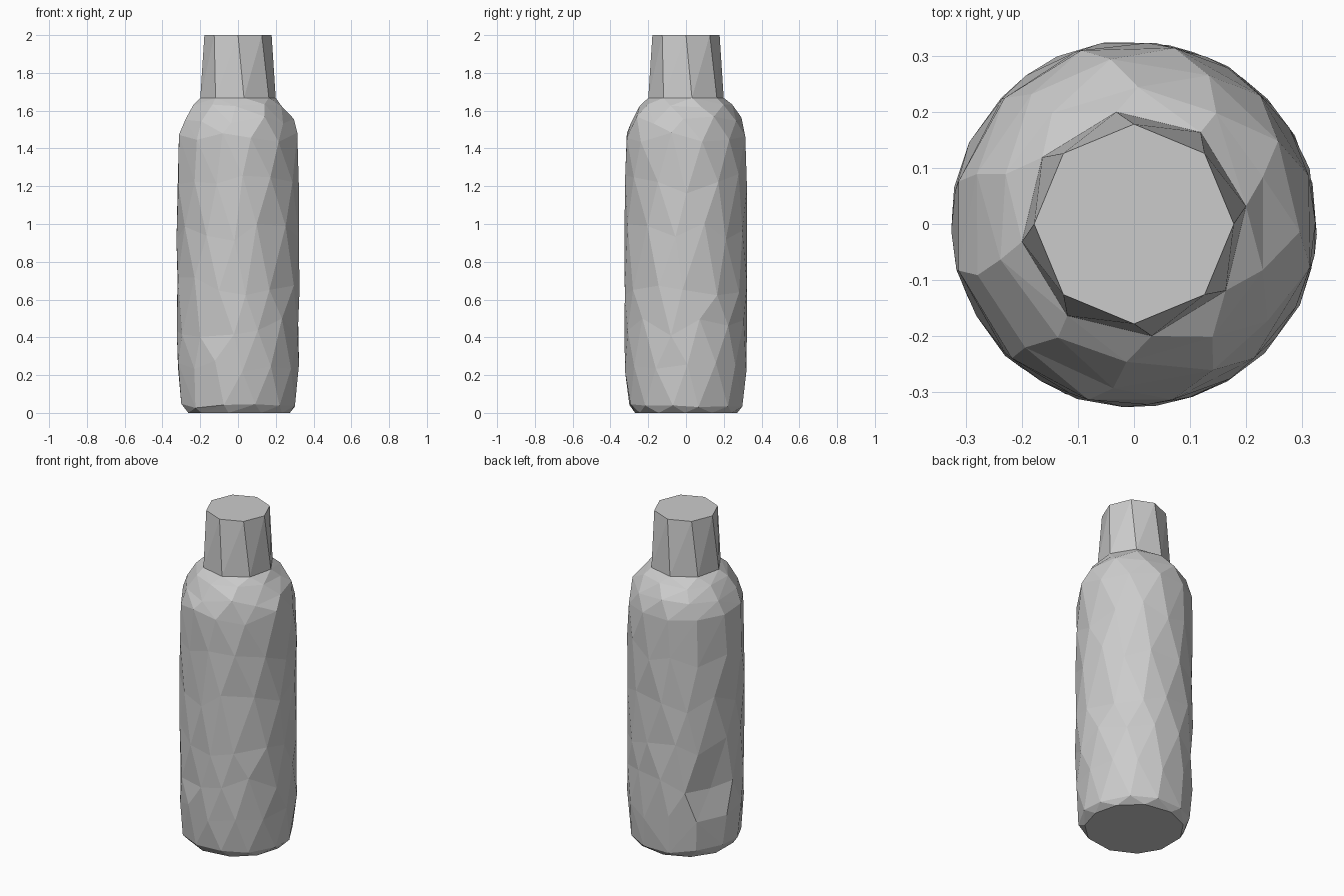
import bpy, bmesh, math, random

random.seed(7)
cube = bpy.data.objects.get("Cube")
if cube:
    bpy.data.objects.remove(cube)

grey = bpy.data.materials.new("plain grey")
grey.use_nodes = True
grey.diffuse_color = (0.6, 0.6, 0.6, 1)
grey.node_tree.nodes["Principled BSDF"].inputs["Base Color"].default_value = (0.6, 0.6, 0.6, 1)


def ring(bm, z, radius, sides, phase, wobble=0.0, lift=0.0):
    """Ring of vertices with slight hand-cut irregularity; phase is in side widths."""
    verts = []
    for i in range(sides):
        turn = i + phase + random.uniform(-wobble, wobble)
        a = turn * math.tau / sides
        r = radius + random.uniform(-0.015, 0.015) * wobble
        h = z + random.uniform(-lift, lift)
        verts.append((a, bm.verts.new((r * math.cos(a), r * math.sin(a), h))))
    return verts


def zip_rings(bm, low, high):
    """Join two rings of any side counts with facets, ordered by angle."""
    def around(r):
        return r + [(r[0][0] + math.tau, r[0][1])]
    low, high = around(low), around(high)
    i = j = 0
    while i < len(low) - 1 or j < len(high) - 1:
        go_low = j == len(high) - 1 or (
            i < len(low) - 1 and low[i + 1][0] <= high[j + 1][0])
        a, b = low[i][1], high[j][1]
        if go_low:
            i += 1
            bm.faces.new((a, low[i][1], b))
        else:
            j += 1
            bm.faces.new((a, high[j][1], b))


def finish(bm, name):
    bmesh.ops.recalc_face_normals(bm, faces=bm.faces)
    mesh = bpy.data.meshes.new(name)
    bm.to_mesh(mesh)
    bm.free()
    mesh.materials.append(grey)
    obj = bpy.data.objects.new(name, mesh)
    bpy.context.collection.objects.link(obj)


# Body: faceted cylinder with rounded base and shoulder
# (height, radius, sides, phase, wobble, lift)
body_profile = [
    (0.0, 0.275, 11, 0.0, 0.1, 0.0),
    (0.04, 0.308, 12, 0.5, 0.1, 0.015),
    (0.24, 0.325, 13, 0.0, 0.15, 0.04),
    (0.45, 0.326, 13, 0.5, 0.15, 0.05),
    (0.68, 0.327, 13, 0.0, 0.15, 0.06),
    (0.95, 0.326, 13, 0.5, 0.15, 0.06),
    (1.22, 0.325, 13, 0.0, 0.15, 0.06),
    (1.46, 0.322, 12, 0.5, 0.12, 0.03),
    (1.55, 0.295, 11, 0.0, 0.12, 0.02),
    (1.625, 0.245, 10, 0.5, 0.1, 0.01),
    (1.668, 0.202, 8, 0.2, 0.0, 0.0),
]
bm = bmesh.new()
rings = [ring(bm, *row) for row in body_profile]
for low, high in zip(rings, rings[1:]):
    zip_rings(bm, low, high)
bm.faces.new([v for _, v in rings[0]])

# Dent in the lower right side
for a, v in rings[3]:
    if abs(a - math.radians(162)) < 0.26:
        v.co.x *= 0.87
        v.co.y *= 0.87
finish(bm, "bottle_body")

# Neck and cap: tapered eight-sided collar with flat top
bm = bmesh.new()
base = ring(bm, 1.668, 0.202, 8, 0.2)
top = ring(bm, 2.0, 0.178, 8, 0.0)
zip_rings(bm, base, top)
bm.faces.new([v for _, v in top])
finish(bm, "bottle_cap")
